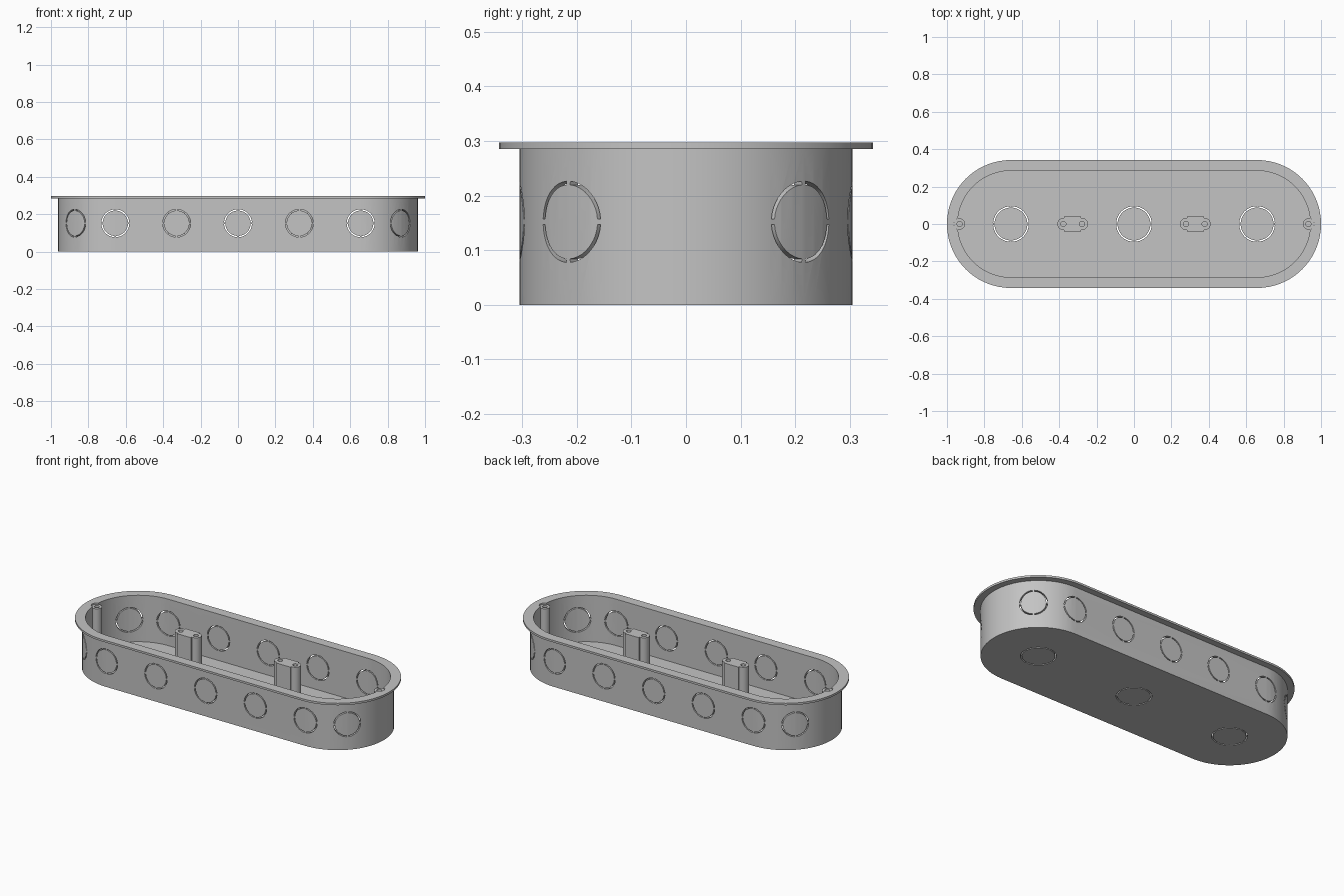
import bpy, bmesh
from math import pi, cos, sin, radians
from mathutils import Matrix, Vector

cube = bpy.data.objects.get("Cube")
if cube:
    bpy.data.objects.remove(cube, do_unlink=True)

HALF = 0.658      # half length of the straight sides
WALL_MID = 0.295  # radius to the middle of the wall
TOP = 0.297
SHELF = 0.289     # top of the screw columns

grey = bpy.data.materials.new("light_grey_plastic")
grey.diffuse_color = (0.55, 0.55, 0.55, 1)
grey.use_nodes = True
grey.node_tree.nodes["Principled BSDF"].inputs["Base Color"].default_value = (0.55, 0.55, 0.55, 1)


def make_object(name, bm):
    bmesh.ops.recalc_face_normals(bm, faces=bm.faces)
    mesh = bpy.data.meshes.new(name)
    bm.to_mesh(mesh)
    bm.free()
    mesh.materials.append(grey)
    obj = bpy.data.objects.new(name, mesh)
    bpy.context.collection.objects.link(obj)
    return obj


def select(obj):
    bpy.ops.object.select_all(action='DESELECT')
    obj.select_set(True)
    bpy.context.view_layer.objects.active = obj


def cut(obj, bm):
    """Subtract the shapes in bm from obj."""
    cutter = make_object("cutter", bm)
    cutter.hide_render = True
    mod = obj.modifiers.new("cut", 'BOOLEAN')
    mod.operation = 'DIFFERENCE'
    mod.solver = 'EXACT'
    mod.object = cutter
    select(obj)
    bpy.ops.object.modifier_apply(modifier=mod.name)
    bpy.data.objects.remove(cutter, do_unlink=True)


def smooth(obj):
    select(obj)
    bpy.ops.object.shade_smooth_by_angle(angle=radians(30))


def loft(bm, rings):
    """Join equal rings of points with quads and cap both ends."""
    loops = [[bm.verts.new(p) for p in ring] for ring in rings]
    n = len(loops[0])
    for a, b in zip(loops, loops[1:]):
        for i in range(n):
            j = (i + 1) % n
            bm.faces.new((a[i], a[j], b[j], b[i]))
    bm.faces.new(loops[0])
    bm.faces.new(loops[-1])


def prism(bm, outline, z0, z1, matrix=Matrix()):
    loft(bm, [[matrix @ Vector((x, y, z)) for x, y in outline] for z in (z0, z1)])


def arc(cx, r, a0, a1, steps):
    return [(cx + r * cos(a0 + (a1 - a0) * i / steps),
             r * sin(a0 + (a1 - a0) * i / steps)) for i in range(steps + 1)]


def circle(cx, r):
    return arc(cx, r, 0, 2 * pi, 32)[:-1]


def stadium(r, z):
    points = arc(HALF, r, -pi / 2, pi / 2, 36) + arc(-HALF, r, pi / 2, 3 * pi / 2, 36)
    return [(x, y, z) for x, y in points]


def knockout(bm, matrix, outer, inner):
    """Four arc slots separated by narrow bridges."""
    bridge = radians(4)
    for k in range(4):
        a0, a1 = k * pi / 2 + bridge, (k + 1) * pi / 2 - bridge
        outline = arc(0, outer, a0, a1, 10) + arc(0, inner, a1, a0, 10)
        prism(bm, outline, -0.035, 0.035, matrix)


# Tray: floor, wall and rim from one swept profile
bm = bmesh.new()
profile = [(0.305, 0), (0.305, 0.285), (0.342, 0.285),
           (0.342, TOP), (0.285, TOP), (0.285, 0.02)]
loft(bm, [stadium(r, z) for r, z in profile])
tray = make_object("tray", bm)

# Knockout slots around the wall and in the floor
bm = bmesh.new()
spots = []
for side in (-1, 1):
    for i in range(-2, 3):
        spots.append((Vector((i * 0.328, side * WALL_MID, 0.152)), Vector((0, side, 0))))
    for end in (-1, 1):
        normal = Vector((end, side, 0)).normalized()
        spots.append((Vector((end * HALF, 0, 0.152)) + normal * WALL_MID, normal))
for place, normal in spots:
    turn = normal.to_track_quat('Z', 'Y').to_matrix().to_4x4()
    knockout(bm, Matrix.Translation(place) @ turn, 0.0745, 0.068)
for x in (-HALF, 0, HALF):
    knockout(bm, Matrix.Translation((x, 0, 0.01)), 0.095, 0.088)
# Notches in the rim over the screw columns
for end in (-1, 1):
    prism(bm, circle(end * 0.932, 0.03), SHELF - 0.001, 0.32)
cut(tray, bm)


def screw_holes(centres):
    bm = bmesh.new()
    for x in centres:
        prism(bm, circle(x, 0.014), 0.17, 0.32)
    return bm


cut(tray, screw_holes((-0.932, 0.932)))
smooth(tray)

# Screw columns at both ends
for name, end in (("left", 1), ("right", -1)):
    bm = bmesh.new()
    prism(bm, circle(end * 0.932, 0.0295), 0.01, SHELF)
    column = make_object(name + "_end_screw_column", bm)
    cut(column, screw_holes([end * 0.932]))
    smooth(column)

# Twin-hole mounting posts on the floor
for name, side in (("left", 1), ("right", -1)):
    bend = radians(99)
    outline = arc(0.05, 0.032, -bend, bend, 20) + [(0.045, 0.04), (-0.045, 0.04)]
    outline += arc(-0.05, 0.032, pi - bend, pi + bend, 20) + [(-0.045, -0.04), (0.045, -0.04)]
    bm = bmesh.new()
    prism(bm, outline, 0.01, 0.292, Matrix.Translation((side * 0.328, 0, 0)))
    post = make_object(name + "_mounting_post", bm)
    cut(post, screw_holes([side * 0.328 + dx for dx in (-0.05, 0.05)]))
    smooth(post)
